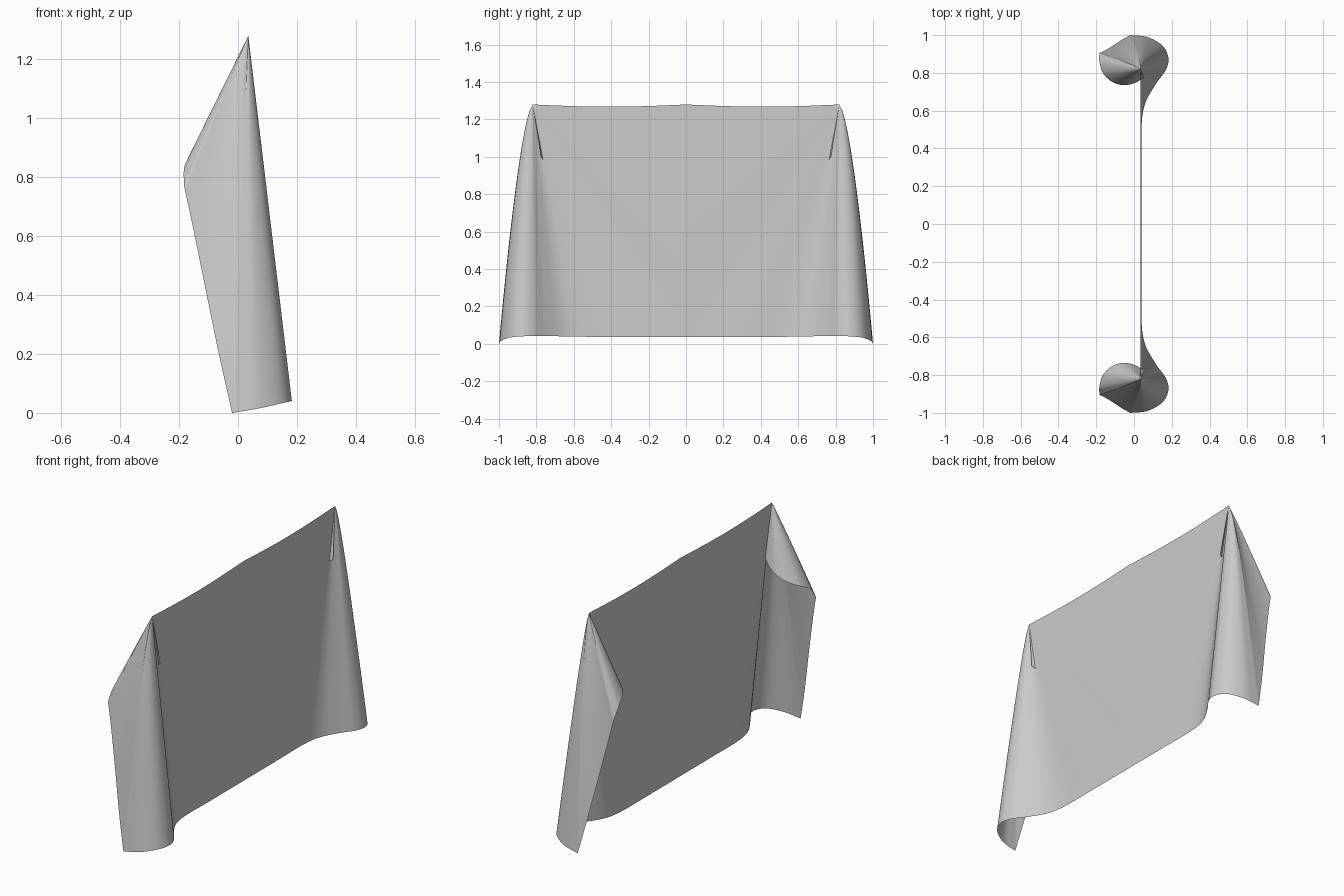
import bpy, bmesh, math
from mathutils import Vector

if "Cube" in bpy.data.objects:
    bpy.data.objects.remove(bpy.data.objects["Cube"])

# Hanging cloth: each half is a fan of rulings from the pinned point to its outline
PIN = Vector((0.035, 0.82, 1.28))
ROWS, STEPS = 36, 8

centre = [(.035, 0, 1.28), (.04, 0, .65), (.04, 0, .037)]
bottom = [(.04, 0, .037), (.04, .3, .037), (.04, .52, .038), (.06, .64, .04), (.115, .74, .042),
          (.168, .815, .042), (.182, .88, .04), (.15, .945, .033), (.07, .99, .015), (-.02, 1.0, 0)]
hem = [(-.02, 1.0, 0), (-.065, .975, .2), (-.11, .945, .42), (-.155, .918, .64), (-.183, .905, .77)]
top_edge = [(-.183, .905, .77), (-.183, .86, .83), (-.165, .80, .865), (-.12, .755, .89),
            (-.06, .735, .92), (0, .745, .955), (.055, .775, 1.0)]


def spline(points):
    """Catmull-Rom samples through the points."""
    p = [Vector(q) for q in points]
    p = [p[0] * 2 - p[1]] + p + [p[-1] * 2 - p[-2]]
    out = []
    for a, b, c, d in zip(p, p[1:], p[2:], p[3:]):
        for i in range(STEPS):
            t = i / STEPS
            out.append(0.5 * (2 * b + (c - a) * t + (2 * a - 5 * b + 4 * c - d) * t**2
                              + (3 * b - a - 3 * c + d) * t**3))
    return out + [p[-2]]


outline = []
for part in (centre, bottom, hem, top_edge):
    pts = spline(part)
    outline += pts if not outline else pts[1:]

bm = bmesh.new()
columns = []
for end in outline:
    d = end - PIN
    power = 1 - 0.35 * min(1, -d.z / 1.28) if d.y > 0 else 1   # flap bellies outward
    sag = 0.012 * max(0, 1 + d.z / 0.6) if end.y < 0.3 else 0  # slack between the pins
    col = []
    for r in range(ROWS + 1):
        t = r / ROWS
        col.append(bm.verts.new((PIN.x + d.x * t, PIN.y + d.y * t**power,
                                 PIN.z + d.z * t - sag * math.sin(math.pi * t))))
    columns.append(col)
for a, b in zip(columns, columns[1:]):
    for r in range(ROWS):
        bm.faces.new((a[r], a[r + 1], b[r + 1], b[r]))
for v in columns[0]:
    v.co.y = max(v.co.y, 0)
bmesh.ops.remove_doubles(bm, verts=bm.verts, dist=1e-5)
bmesh.ops.recalc_face_normals(bm, faces=bm.faces)

mesh = bpy.data.meshes.new("hanging_cloth")
bm.to_mesh(mesh)
bm.free()
for f in mesh.polygons:
    f.use_smooth = True
cloth = bpy.data.objects.new("hanging_cloth", mesh)
bpy.context.collection.objects.link(cloth)

# Mirror for the other half
mir = cloth.modifiers.new("mirror", 'MIRROR')
mir.use_axis = (False, True, False)
mir.use_clip = True
mir.merge_threshold = 0.001
